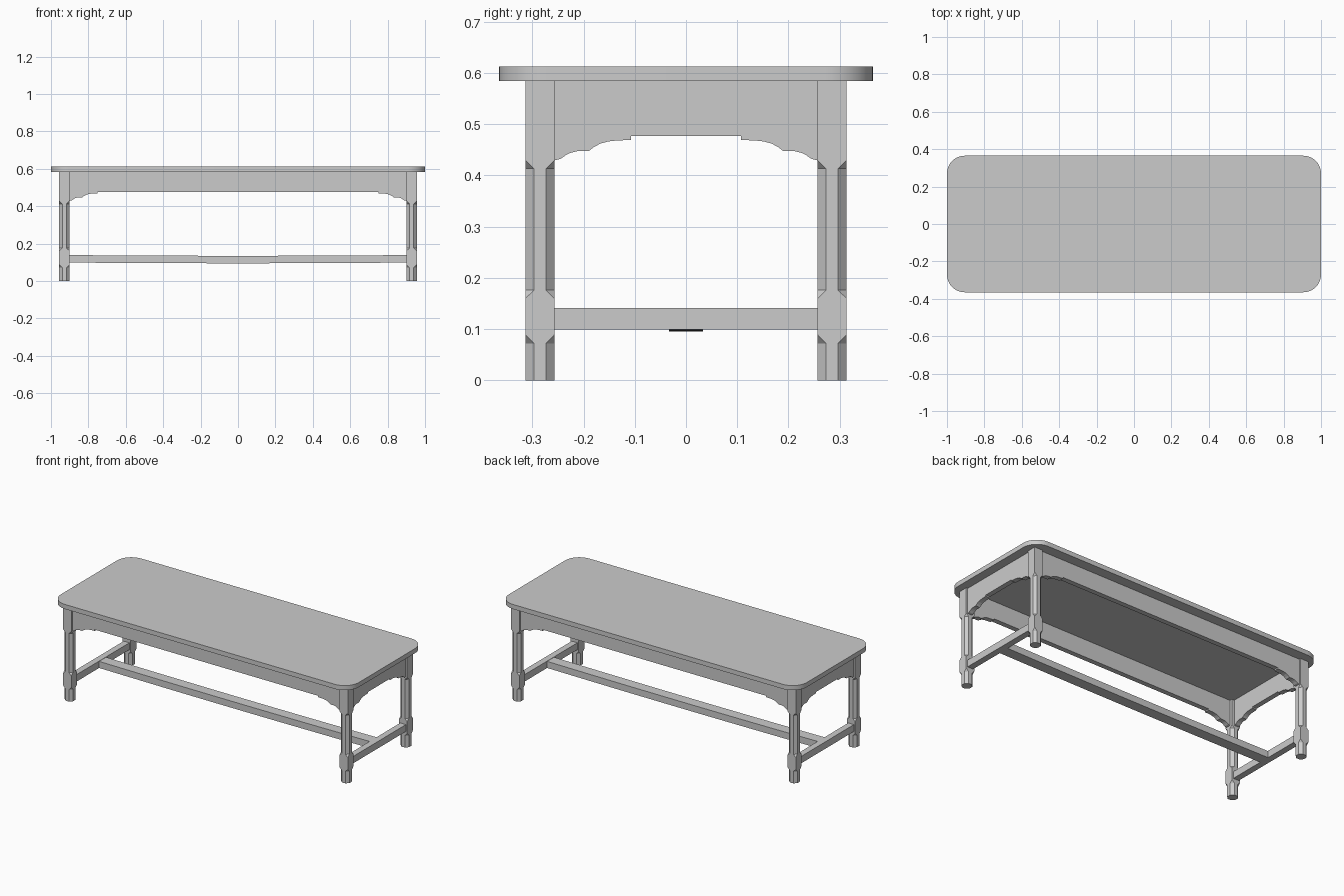
import bpy, bmesh, math

if "Cube" in bpy.data.objects:
    bpy.data.objects.remove(bpy.data.objects["Cube"])

wood = bpy.data.materials.new("plain grey")
wood.diffuse_color = (0.6, 0.6, 0.6, 1)
wood.use_nodes = True
wood.node_tree.nodes["Principled BSDF"].inputs["Base Color"].default_value = wood.diffuse_color

TOP_Z0, TOP_Z1 = 0.584, 0.612      # table top underside and surface
LEG_X, LEG_Y, LEG_R = 0.928, 0.285, 0.028


def finish(name, bm, smooth=False):
    bmesh.ops.remove_doubles(bm, verts=bm.verts, dist=1e-5)
    bmesh.ops.recalc_face_normals(bm, faces=bm.faces)
    me = bpy.data.meshes.new(name)
    bm.to_mesh(me)
    bm.free()
    me.materials.append(wood)
    ob = bpy.data.objects.new(name, me)
    bpy.context.collection.objects.link(ob)
    if smooth:
        bpy.ops.object.select_all(action='DESELECT')
        ob.select_set(True)
        bpy.context.view_layer.objects.active = ob
        bpy.ops.object.shade_smooth_by_angle(angle=math.radians(30))
    return ob


def loft(name, rings, smooth=False):
    """Skin a list of equal-length point rings and cap both ends."""
    bm = bmesh.new()
    vs = [[bm.verts.new(p) for p in r] for r in rings]
    n = len(rings[0])
    for a, b in zip(vs, vs[1:]):
        for i in range(n):
            j = (i + 1) % n
            bm.faces.new((a[i], a[j], b[j], b[i]))
    bm.faces.new(vs[0][::-1])
    bm.faces.new(vs[-1])
    return finish(name, bm, smooth)


def box_ring(axis, t, w0, w1, z0, z1):
    corners = [(w0, z0), (w1, z0), (w1, z1), (w0, z1)]
    return [(t, w, z) if axis == 'x' else (w, t, z) for w, z in corners]


# Table top with rounded corners
R, outline = 0.095, []
for k, (sx, sy) in enumerate([(1, 1), (-1, 1), (-1, -1), (1, -1)]):
    for s in range(11):
        a = math.radians(90 * k + 9 * s)
        outline.append((sx * (1 - R) + R * math.cos(a),
                        sy * (0.365 - R) + R * math.sin(a)))
loft("table_top", [[(x, y, z) for x, y in outline] for z in (TOP_Z0, TOP_Z1)], True)

# Square legs with stopped octagonal chamfers: (height, chamfer)
CUT = 0.0164
LEG = [(0, CUT), (0.072, CUT), (0.089, 0), (0.16, 0), (0.176, CUT),
       (0.413, CUT), (0.429, 0), (TOP_Z0, 0)]


def leg_ring(cx, cy, z, c):
    r, q = LEG_R, LEG_R - c
    pts = [(r, -q), (r, q), (q, r), (-q, r), (-r, q), (-r, -q), (-q, -r), (q, -r)]
    return [(cx + x, cy + y, z) for x, y in pts]


def leg(name, cx, cy):
    bm = bmesh.new()
    vs = [[bm.verts.new(p) for p in leg_ring(cx, cy, z, c)] for z, c in LEG]
    for (za, ca), (zb, cb), a, b in zip(LEG, LEG[1:], vs, vs[1:]):
        for i in range(8):
            j = (i + 1) % 8
            corner = i % 2 == 1
            if corner and ca == 0 and cb == 0:
                continue                       # square section has no chamfer face
            loop = [a[i], a[j], b[j], b[i]]
            if corner and ca == 0:
                loop = [a[i], b[j], b[i]]
            elif corner and cb == 0:
                loop = [a[i], a[j], b[i]]
            bm.faces.new(loop)
    bm.faces.new(vs[0][::-1])
    bm.faces.new(vs[-1])
    finish(name, bm)


for sx, side in ((-1, "left"), (1, "right")):
    for sy, end in ((-1, "front"), (1, "back")):
        leg(f"{end}_{side}_leg", sx * LEG_X, sy * LEG_Y)

# Aprons with a stepped, scalloped lower edge: (distance from leg, height)
SCALLOP = [(0, 0.429), (0.012, 0.432), (0.022, 0.439), (0.032, 0.444),
           (0.044, 0.447), (0.067, 0.447), (0.077, 0.455), (0.090, 0.462),
           (0.105, 0.466), (0.122, 0.468), (0.150, 0.469), (0.150, 0.477)]


def apron(name, axis, half, w0, w1):
    left = [(-half + d, z) for d, z in SCALLOP]
    edge = left + [(-t, z) for t, z in reversed(left)]
    edge += [(half, TOP_Z0), (-half, TOP_Z0)]
    loft(name, [[(t, w, z) if axis == 'x' else (w, t, z) for t, z in edge]
                for w in (w0, w1)])


IN, OUT = -0.012, 0.018            # apron faces relative to the leg centre line
for s, end, side in ((-1, "front", "left"), (1, "back", "right")):
    apron(f"{end}_apron", 'x', LEG_X - LEG_R, s * (LEG_Y + IN), s * (LEG_Y + OUT))
    apron(f"{side}_apron", 'y', LEG_Y - LEG_R, s * (LEG_X + IN), s * (LEG_X + OUT))
    # Side stretcher between front and back legs
    loft(f"{side}_stretcher",
         [box_ring('y', t, s * LEG_X - 0.019, s * LEG_X + 0.019, 0.099, 0.141)
          for t in (-LEG_Y + LEG_R, LEG_Y - LEG_R)])

# Long centre stretcher, sagging very slightly in the middle
rings = []
for i in range(13):
    x = (i / 6 - 1) * (LEG_X - 0.019)
    sag = 0.004 * (1 - (i / 6 - 1) ** 2)
    rings.append(box_ring('x', x, -0.033, 0.033, 0.099 - sag, 0.139 - sag))
loft("centre_stretcher", rings, True)
